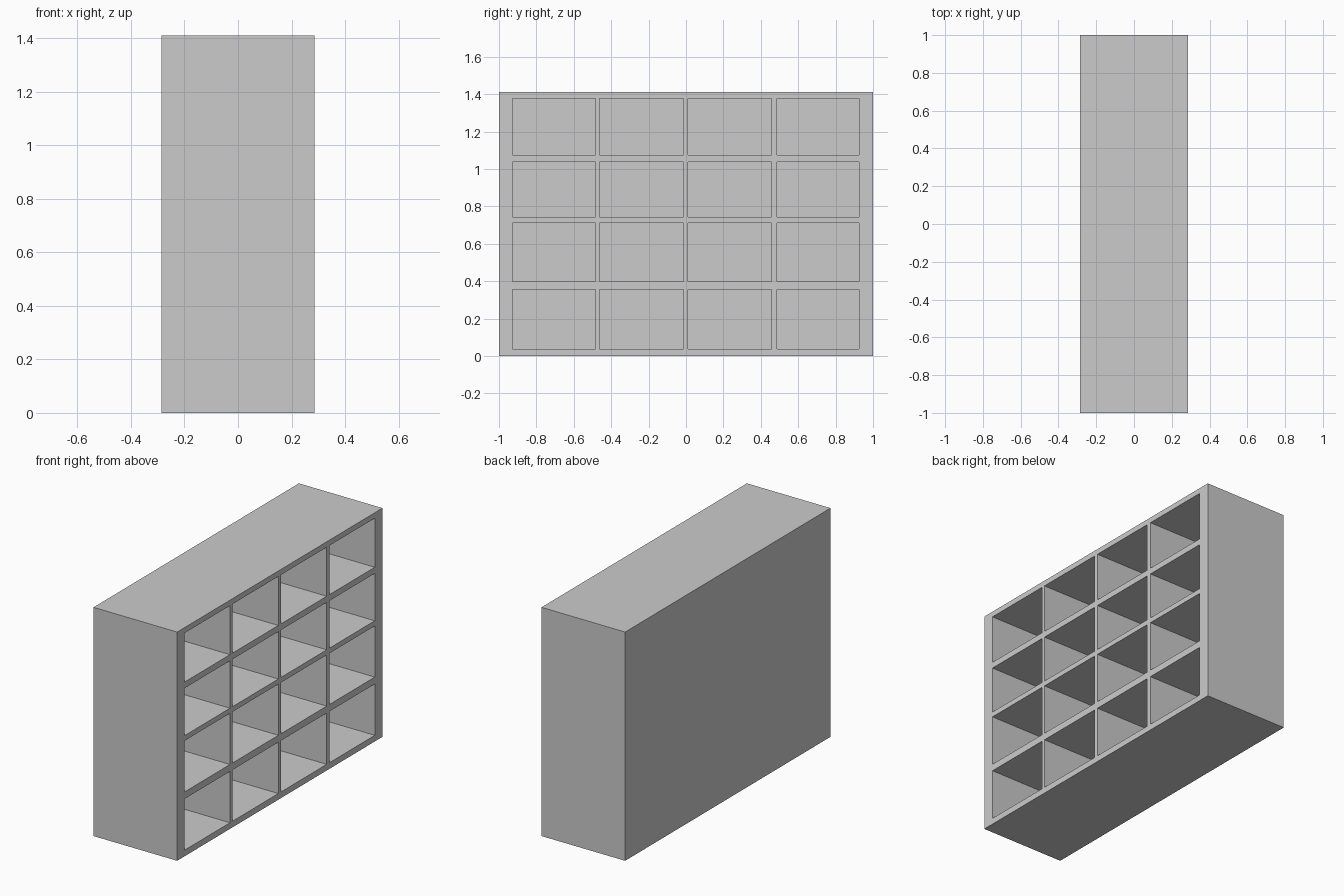
import bpy, bmesh
from mathutils import Vector

if "Cube" in bpy.data.objects:
    bpy.data.objects.remove(bpy.data.objects["Cube"])

HALF_X = 0.285      # half depth of the cabinet
BACK = 0.035        # thickness of the back panel
# Board edges along the width and height; odd intervals are openings
YS = [-1, -0.927, -0.485, -0.462, -0.014, 0.012, 0.457, 0.486, 0.925, 1]
ZS = [0, 0.038, 0.354, 0.397, 0.712, 0.744, 1.036, 1.074, 1.376, 1.41]

bm = bmesh.new()

# Front grid: frame strips plus one face per opening
grid = [[bm.verts.new((HALF_X, y, z)) for z in ZS] for y in YS]
cells = []
for i in range(len(YS) - 1):
    for j in range(len(ZS) - 1):
        f = bm.faces.new((grid[i][j], grid[i + 1][j], grid[i + 1][j + 1], grid[i][j + 1]))
        if i % 2 and j % 2:
            cells.append(f)

# Outer shell: pull the border back and close it with the rear panel
border = [e for e in bm.edges if e.is_boundary]
res = bmesh.ops.extrude_edge_only(bm, edges=border)
rear = [v for v in res["geom"] if isinstance(v, bmesh.types.BMVert)]
for v in rear:
    v.co.x = -HALF_X
bmesh.ops.contextual_create(
    bm, geom=[e for e in res["geom"] if isinstance(e, bmesh.types.BMEdge)
              and all(v.co.x < 0 for v in e.verts)])

# Compartments: push each opening in to the back panel
for f in cells:
    new = bmesh.ops.extrude_discrete_faces(bm, faces=[f])["faces"][0]
    bmesh.ops.translate(bm, vec=Vector((BACK - 2 * HALF_X, 0, 0)), verts=new.verts)

bmesh.ops.recalc_face_normals(bm, faces=bm.faces)
mesh = bpy.data.meshes.new("compartment_cabinet")
bm.to_mesh(mesh)
bm.free()
cabinet = bpy.data.objects.new("compartment_cabinet", mesh)
bpy.context.collection.objects.link(cabinet)
